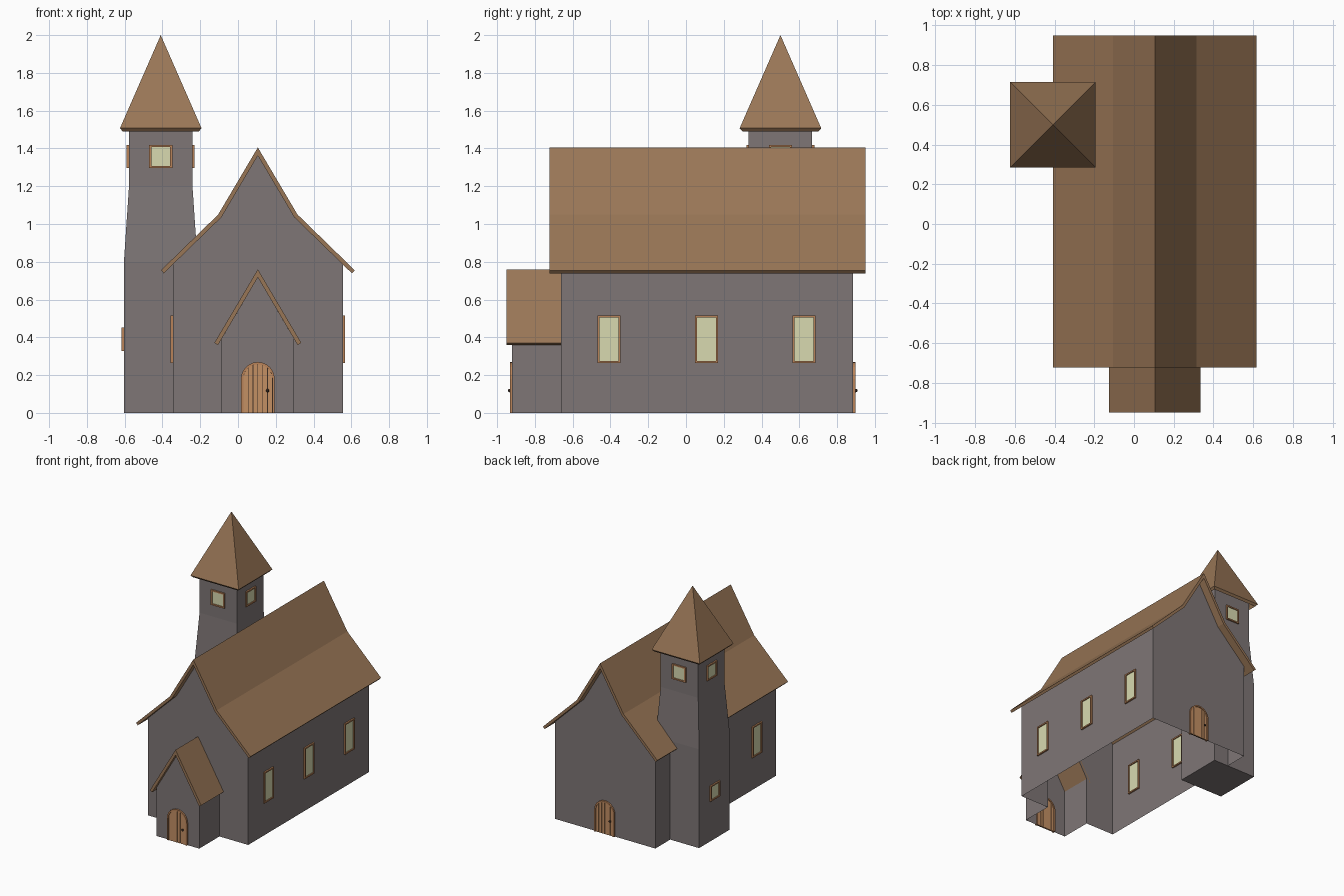
import bpy, bmesh, math
from mathutils import Matrix, Vector

if "Cube" in bpy.data.objects:
    bpy.data.objects.remove(bpy.data.objects["Cube"])


def material(name, rgb):
    lin = [((c / 255 + 0.055) / 1.055) ** 2.4 for c in rgb]
    m = bpy.data.materials.new(name)
    m.diffuse_color = (*lin, 1)
    m.use_nodes = True
    m.node_tree.nodes["Principled BSDF"].inputs["Base Color"].default_value = m.diffuse_color
    return m


STONE = material("grey stone", (126, 118, 118))
ROOF = material("brown roof", (153, 118, 86))
TRIM = material("orange trim", (184, 130, 88))
WOOD = material("door wood", (196, 144, 100))
GLASS = material("pale glass", (216, 218, 176))
DARK = material("dark metal", (62, 46, 36))
CX = 0.105            # centre line of nave and porch
TX, TY = -0.409, 0.5  # tower centre


def build(name, verts, faces, mat, matrix=None):
    bm = bmesh.new()
    vs = [bm.verts.new(v) for v in verts]
    for f in faces:
        bm.faces.new([vs[i] for i in f])
    bmesh.ops.remove_doubles(bm, verts=bm.verts[:], dist=1e-5)
    bmesh.ops.recalc_face_normals(bm, faces=bm.faces[:])
    me = bpy.data.meshes.new(name)
    bm.to_mesh(me)
    bm.free()
    me.materials.append(mat)
    ob = bpy.data.objects.new(name, me)
    bpy.context.collection.objects.link(ob)
    if matrix:
        ob.matrix_world = matrix
    return ob


def prism(name, pts, y0, y1, mat, matrix=None):
    """Extrude an x/z outline along y."""
    n = len(pts)
    verts = [(x, y, z) for y in (y0, y1) for x, z in pts]
    faces = [range(n), range(n, 2 * n)]
    faces += [(i, (i + 1) % n, (i + 1) % n + n, i + n) for i in range(n)]
    return build(name, verts, faces, mat, matrix)


def frame(name, outer, inner, d, mat, matrix, closed=True):
    """Raised border between two matching outlines, as deep as d each way."""
    n = len(outer)
    verts = [(x, y, z) for y in (-d, d) for p in (outer, inner) for x, z in p]
    faces = []
    for i in range(n if closed else n - 1):
        j = (i + 1) % n
        faces += [(i, j, n + j, n + i), (2*n + i, 2*n + j, 3*n + j, 3*n + i),
                  (i, j, 2*n + j, 2*n + i), (n + i, n + j, 3*n + j, 3*n + i)]
    if not closed:
        faces += [(0, n, 3*n, 2*n), (n - 1, 2*n - 1, 4*n - 1, 3*n - 1)]
    return build(name, verts, faces, mat, matrix)


def mirrored(half):
    """Right half of a profile, apex first -> full profile, right to left."""
    return [(CX + x, z) for x, z in half[::-1]] + [(CX - x, z) for x, z in half[1:]]


def place(x, y, z, angle):
    return Matrix.Translation((x, y, z)) @ Matrix.Rotation(math.radians(angle), 4, 'Z')


# nave and porch walls: one thin shell, open below, porch open to the nave
nave = mirrored([(0, 1.362), (0.1925, 1.036), (0.45, 0.786), (0.45, 0)])
porch = mirrored([(0, 0.717), (0.192, 0.391), (0.192, 0)])
YF, YB, YP = -0.662, 0.885, -0.92
verts, faces = [], []


def face(pts):
    faces.append(range(len(verts), len(verts) + len(pts)))
    verts.extend(pts)


face([(x, YB, z) for x, z in nave])
face([(x, YF, z) for x, z in nave + porch[::-1]])
face([(x, YP, z) for x, z in porch])
for outline, y0, y1 in ((nave, YF, YB), (porch, YP, YF)):
    for a, b in (outline[:2], outline[-2:]):
        face([(a[0], y0, a[1]), (b[0], y0, b[1]), (b[0], y1, b[1]), (a[0], y1, a[1])])
build("nave_and_porch_walls", verts, faces, STONE)

# roofs: folded slabs
prism("nave_roof",
      mirrored([(0, 1.405), (0.21, 1.05), (0.513, 0.755)])
      + mirrored([(0, 1.362), (0.1925, 1.036), (0.498, 0.739)])[::-1],
      -0.723, 0.95, ROOF)
prism("porch_roof",
      mirrored([(0, 0.76), (0.23, 0.371)]) + mirrored([(0, 0.717), (0.211, 0.359)])[::-1],
      -0.95, YF, ROOF)


def square(h, z):
    return [(TX + sx * h, TY + sy * h, z) for sx, sy in ((-1, -1), (1, -1), (1, 1), (-1, 1))]


# tower: square shaft with a taper in the middle
rings = [(0.195, 0), (0.195, 0.8), (0.168, 1.2), (0.168, 1.555)]
verts = [v for r in rings for v in square(*r)]
faces = [range(4), range(12, 16)]
faces += [(4*k + i, 4*k + (i+1) % 4, 4*k + 4 + (i+1) % 4, 4*k + 4 + i)
          for k in range(3) for i in range(4)]
build("tower", verts, faces, STONE)

# spire: hollow pyramid with a thin lip
verts = square(0.216, 1.507) + square(0.201, 1.49) + [(TX, TY, 2.0), (TX, TY, 1.948)]
faces = []
for i in range(4):
    j = (i + 1) % 4
    faces += [(i, j, 8), (i, j, 4 + j, 4 + i), (4 + i, 4 + j, 9)]
build("spire", verts, faces, ROOF)


# windows
def window(name, x, y, z, angle, w, h):
    m = place(x, y, z, angle)

    def rect(t):
        a, b = w / 2 - t, h / 2 - t
        return [(-a, -b), (a, -b), (a, b), (-a, b)]
    frame(name + "_frame", rect(0), rect(0.011), 0.012, TRIM, m)
    prism(name + "_pane", rect(0.011), -0.004, 0.004, GLASS, m)


for i, y in enumerate((-0.408, 0.109, 0.625)):
    window(f"right_window_{i}", CX + 0.45, y, 0.39, 90, 0.122, 0.25)
    if i < 2:  # the third place on the left is covered by the tower
        window(f"left_window_{i}", CX - 0.45, y, 0.39, -90, 0.122, 0.25)
for k in range(4):
    a = math.radians(90 * k)
    window(f"tower_window_{k}", TX + 0.168 * math.sin(a), TY - 0.168 * math.cos(a),
           1.358, 90 * k, 0.122, 0.122)
window("tower_low_window", TX - 0.195, TY, 0.39, -90, 0.122, 0.126)


# arched plank doors
def arch(r, n=12):
    c = [(r * math.cos(math.pi * i / n), 0.18 + r * math.sin(math.pi * i / n))
         for i in range(n + 1)]
    return [(r, 0)] + c + [(-r, 0)]


def door(name, y, angle):
    m = place(CX, y, 0, angle)
    R = 0.077
    frame(name + "_frame", arch(0.089), arch(R), 0.013, TRIM, m, closed=False)
    prism(name + "_backing", arch(R), -0.003, 0.003, DARK, m)
    w = 2 * R / 6
    for i in range(6):
        a, b = -R + i * w + 0.0015, -R + (i + 1) * w - 0.0015
        top = [(x, 0.18 + math.sqrt(max(R * R - x * x, 0))) for x in (b, (a + b) / 2, a)]
        prism(f"{name}_plank_{i}", [(a, 0), (b, 0)] + top, -0.007, 0.007, WOOD, m)
    bpy.ops.mesh.primitive_uv_sphere_add(segments=10, ring_count=6, radius=0.009,
                                         location=m @ Vector((0.052, -0.014, 0.118)))
    knob = bpy.context.object
    knob.name = name + "_knob"
    knob.data.materials.append(DARK)
    bpy.ops.object.shade_smooth_by_angle()


door("front_door", YP, 0)
door("back_door", YB, 180)
